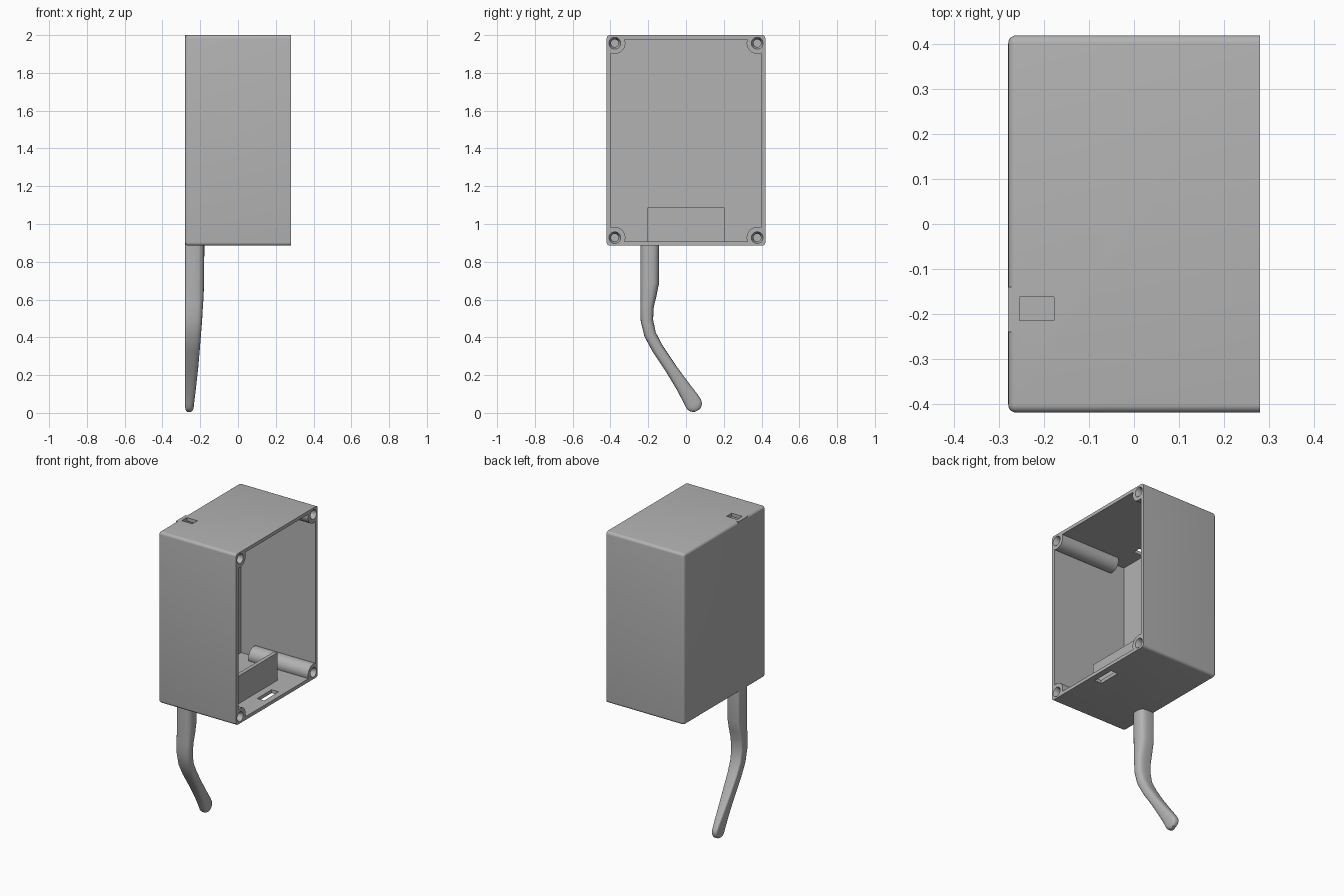
import bpy, bmesh, math
from mathutils import Vector, Matrix

cube = bpy.data.objects.get("Cube")
if cube:
    bpy.data.objects.remove(cube, do_unlink=True)

# One plain grey plastic
GREY = (0.45, 0.45, 0.45, 1)
plastic = bpy.data.materials.new("grey_plastic")
plastic.use_nodes = True
plastic.diffuse_color = GREY
plastic.node_tree.nodes["Principled BSDF"].inputs["Base Color"].default_value = GREY


def make(name, bm):
    bmesh.ops.recalc_face_normals(bm, faces=bm.faces)
    mesh = bpy.data.meshes.new(name)
    bm.to_mesh(mesh)
    bm.free()
    mesh.materials.append(plastic)
    ob = bpy.data.objects.new(name, mesh)
    bpy.context.collection.objects.link(ob)
    return ob


def block(name, lo, hi, round_edges=0):
    lo, hi = Vector(lo), Vector(hi)
    bm = bmesh.new()
    bmesh.ops.create_cube(bm, size=1)
    for v in bm.verts:
        v.co = (lo + hi) / 2 + v.co * (hi - lo)
    if round_edges:  # every edge except those around the open +x side
        edges = [e for e in bm.edges if min(v.co.x for v in e.verts) < hi.x - 0.01]
        bmesh.ops.bevel(bm, geom=edges, offset=round_edges, segments=5,
                        profile=0.5, affect='EDGES')
    return make(name, bm)


def rod(name, x0, x1, y, z, r0, r1):
    bm = bmesh.new()
    turn = Matrix.Translation(((x0 + x1) / 2, y, z)) @ Matrix.Rotation(math.pi / 2, 4, 'Y')
    bmesh.ops.create_cone(bm, cap_ends=True, segments=32, radius1=r0, radius2=r1,
                          depth=x1 - x0, matrix=turn)
    return make(name, bm)


def cut(target, cutter):
    mod = target.modifiers.new("cut", 'BOOLEAN')
    mod.operation, mod.solver, mod.object = 'DIFFERENCE', 'EXACT', cutter
    bpy.context.view_layer.objects.active = target
    bpy.ops.object.modifier_apply(modifier=mod.name)
    bpy.data.objects.remove(cutter, do_unlink=True)


def smooth(ob):
    bpy.ops.object.select_all(action='DESELECT')
    ob.select_set(True)
    bpy.context.view_layer.objects.active = ob
    bpy.ops.object.shade_smooth_by_angle(angle=math.radians(35))


# Hollow case, open on +x, with a screw post left standing in each corner
case = block("case", (-0.28, -0.42, 0.885), (0.28, 0.42, 2), round_edges=0.018)
cavity = block("cavity", (-0.255, -0.397, 0.907), (0.35, 0.397, 1.978))
corners = [(y, z) for y in (-0.377, 0.377) for z in (0.928, 1.957)]
for y, z in corners:
    cut(cavity, rod("post", -0.15, 0.28, y, z, 0.056, 0.056))
cut(case, cavity)
for y, z in corners:
    cut(case, rod("countersink", 0.25, 0.29, y, z, 0.02, 0.035))
    cut(case, rod("screw_hole", 0.05, 0.26, y, z, 0.02, 0.02))

# Slot in the roof and slot in the floor
cut(case, block("roof_slot", (-0.255, -0.215, 1.9), (-0.178, -0.163, 2.1)))
cut(case, block("floor_slot", (0.19, -0.075, 0.8), (0.24, 0.075, 0.95)))
smooth(case)

# Upright divider on the floor and square pad on the rounded roof edge
block("divider", (0.118, -0.205, 0.9), (0.143, 0.203, 1.087))
block("roof_pad", (-0.28, -0.24, 1.978), (-0.257, -0.14, 2))


# Curved tail: flat on -x, rounded on +x, swept along stations (y, z, half width, depth)
stations = [(-.192, .9, .05, .102), (-.192, .69, .05, .1), (-.199, .62, .042, .098),
            (-.206, .56, .035, .094), (-.207, .49, .033, .09), (-.19, .415, .032, .084),
            (-.15, .34, .031, .078), (-.08, .235, .031, .069), (-.02, .145, .036, .059),
            (.025, .075, .043, .05), (.039, .05, .045, .047)]
points = [Vector((0, y, z)) for y, z, w, d in stations]
rings = []
for i, (y, z, w, d) in enumerate(stations):
    along = (points[min(i + 1, len(points) - 1)] - points[max(i - 1, 0)]).normalized()
    rings.append((points[i], along, w, d, 0))
end, along, w, d, _ = rings[-1]
for step in range(1, 6):  # rounded tip
    a = math.radians(15 * step)
    inset = 0.018 * (1 - math.cos(a))
    rings.append((end + along * w * math.sin(a), along, w * math.cos(a), d - 2 * inset, inset))

bm = bmesh.new()
loops = []
N = 24
for p, along, w, d, inset in rings:
    side = along.cross(Vector((1, 0, 0))).normalized()
    loop = []
    for k in range(N):
        t = 2 * math.pi * k / N
        c, s = math.cos(t), math.sin(t)
        power = 0.75 if c > 0 else 0.3
        u = math.copysign(abs(c) ** power, c)
        v = math.copysign(abs(s) ** power, s)
        x = -0.28 + inset + d * (0.5 + 0.5 * u)
        loop.append(bm.verts.new(Vector((x, p.y, p.z)) + side * (w * v)))
    loops.append(loop)
for a, b in zip(loops, loops[1:]):
    for k in range(N):
        bm.faces.new((a[k], a[k - 1], b[k - 1], b[k]))
bm.faces.new(loops[0])
bm.faces.new(loops[-1])
smooth(make("tail", bm))
